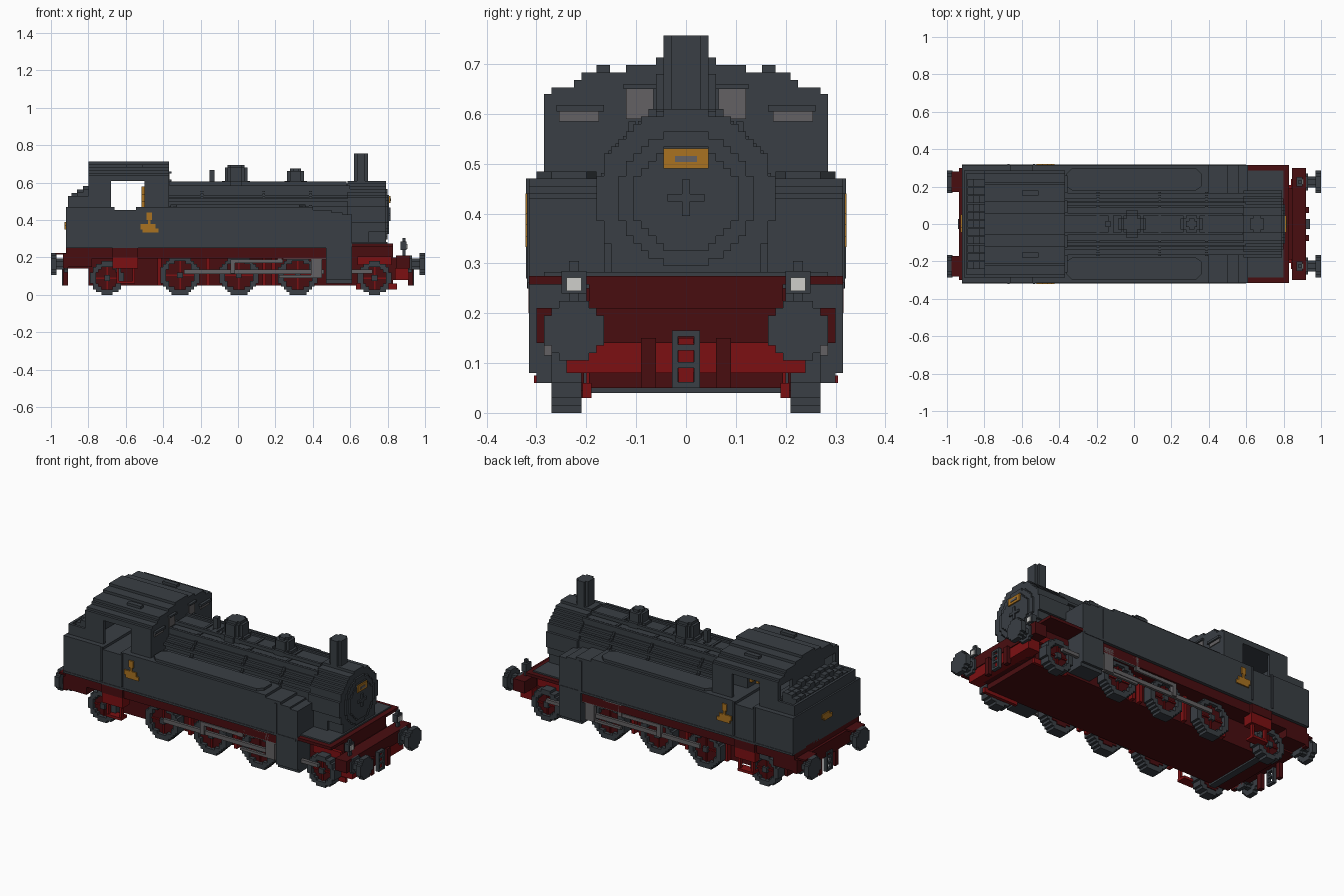
import bpy, bmesh, math, random
from mathutils import Vector

if "Cube" in bpy.data.objects:
    bpy.data.objects.remove(bpy.data.objects["Cube"])
random.seed(4)
V = 0.015  # block size of the stepped style


def material(name, rgb):
    m = bpy.data.materials.new(name)
    m.use_nodes = True
    m.diffuse_color = (*rgb, 1)
    m.node_tree.nodes["Principled BSDF"].inputs["Base Color"].default_value = (*rgb, 1)
    return m


GREY = material("dark grey", (0.041, 0.049, 0.058))
DRED = material("dark red", (0.066, 0.004, 0.005))
RED = material("bright red", (0.20, 0.005, 0.006))
STEEL = material("steel grey", (0.125, 0.12, 0.125))
GOLD = material("brass", (0.40, 0.17, 0.015))
WHITE = material("lamp white", (0.62, 0.62, 0.60))


def finish(name, bm, mat):
    bmesh.ops.recalc_face_normals(bm, faces=bm.faces)
    me = bpy.data.meshes.new(name)
    bm.to_mesh(me)
    bm.free()
    me.materials.append(mat)
    ob = bpy.data.objects.new(name, me)
    bpy.context.collection.objects.link(ob)
    return ob


def boxes(name, mat, parts, mirror=False):
    """Boxes given as (x0, x1, y0, y1, z0, z1), optionally mirrored in y."""
    bm = bmesh.new()
    parts = list(parts)
    if mirror:
        parts += [(a, b, -d, -c, e, f) for a, b, c, d, e, f in parts]
    for x0, x1, y0, y1, z0, z1 in parts:
        vs = bmesh.ops.create_cube(bm, size=1)["verts"]
        for v in vs:
            v.co = Vector(((x0 + x1) / 2 + v.co.x * (x1 - x0), (y0 + y1) / 2 + v.co.y * (y1 - y0),
                           (z0 + z1) / 2 + v.co.z * (z1 - z0)))
    return finish(name, bm, mat)


def prisms(name, mat, items):
    """Extruded outlines: (points, axis, start, end); points are the other two axes in order."""
    bm = bmesh.new()
    for pts, axis, a, b in items:
        def place(p, t):
            c = list(p)
            c.insert("xyz".index(axis), t)
            return bm.verts.new(c)
        f = bm.faces.new([place(p, a) for p in pts])
        r = bmesh.ops.extrude_face_region(bm, geom=[f])
        d = Vector([b - a if k == axis else 0 for k in "xyz"])
        bmesh.ops.translate(bm, vec=d, verts=[e for e in r["geom"] if isinstance(e, bmesh.types.BMVert)])
        if f not in bm.faces:
            continue
    return finish(name, bm, mat)


def side(rows, c=0, s=1):
    """One stepped edge, bottom to top, from rows (z0, z1, half_width)."""
    pts = []
    for z0, z1, w in rows:
        for p in ((c + s * w, z0), (c + s * w, z1)):
            if not pts or (abs(p[0] - pts[-1][0]) + abs(p[1] - pts[-1][1])) > 1e-6:
                pts.append(p)
    return pts


def outline(rows, c=0):
    return side(rows, c, 1) + side(rows, c, -1)[::-1]


def disc_rows(cz, r, v=V):
    n = max(1, round(r / v))
    return [(cz + i * v, cz + (i + 1) * v, max(v, round(math.sqrt(max(0, n * n - (i + .5) ** 2))) * v))
            for i in range(-n, n)]


def disc(cx, cz, r, v=V):
    return outline(disc_rows(cz, r, v), cx)


def half_ring(cx, cz, ro, ri, s):
    a, b = side(disc_rows(cz, ro), cx, s), side(disc_rows(cz, ri), cx, s)
    return [(cx, a[0][1])] + a + [(cx, a[-1][1]), (cx, b[-1][1])] + b[::-1] + [(cx, b[0][1])]


# Tank body, with door notch and sloping front steps
body = [(-.92, .25), (.61, .25), (.61, .43), (.56, .43), (.56, .44), (.50, .44), (.50, .455), (.40, .455),
        (.40, .47), (-.545, .47), (-.545, .455), (-.66, .455), (-.66, .47), (-.92, .47)]
prisms("tank_body", GREY, [(body, "y", -.315, .315)])
lid = [(-.36, .20), (-.33, .18), (.33, .18), (.36, .20), (.36, .27), (.33, .30), (-.33, .30), (-.36, .27)]
prisms("tank_lids", GREY, [([(x, s * y) for x, y in lid], "z", .46, .484) for s in (1, -1)])
boxes("tank_trim", GREY, [(-.675, -.665, .31, .321, .27, .47), (-.54, -.53, .31, .321, .27, .47),
                          (.46, .475, .31, .319, .25, .44), (-.92, .60, .31, .318, .25, .262)], True)

# Boiler, bands, smokebox, door
prisms("boiler", GREY, [(disc(0, .43, .165), "x", -.38, .60)])
prisms("boiler_bands", GREY, [(outline([(a, b, w + .006) for a, b, w in disc_rows(.436, .165)]), "x", x, x + .015)
                              for x in (-.20, .13, .38)])
prisms("smokebox", GREY, [(disc(0, .43, .18), "x", .585, .79)])
prisms("smokebox_door", GREY, [(disc(0, .43, .135), "x", .78, .80), (disc(0, .43, .105), "x", .79, .808)])
boxes("door_handle", GREY, [(.80, .816, -.037, .037, .424, .439), (.80, .816, -.008, .008, .395, .468)])
boxes("smokebox_saddle", GREY, [(.60, .79, -.15, .15, .27, .35), (.60, .70, -.165, .165, .27, .43)])
boxes("number_plate", GOLD, [(.795, .815, -.045, .045, .49, .53)])
boxes("number_plate_bar", STEEL, [(.81, .818, -.022, .022, .503, .515)])
boxes("boiler_pipes", GREY, [(-.37, .60, .10, .115, .55, .585), (-.37, .78, .15, .165, .50, .515),
                             (-.37, .58, .045, .06, .585, .605)], True)

# Chimney, domes, whistle
prisms("chimney", GREY, [(outline([(.62, .69, .025), ]), "z", .58, .60)] and
       [([(.62, -.03), (.635, -.03), (.635, -.045), (.68, -.045), (.68, -.03), (.695, -.03),
          (.695, .03), (.68, .03), (.68, .045), (.635, .045), (.635, .03), (.62, .03)], "z", .57, .757)])
for nm, cx, r, top in (("steam_dome", -.01, .06, .695), ("sand_dome", .308, .05, .677)):
    prisms(nm, GREY, [(disc(cx, 0, r), "z", .57, top - .015), (disc(cx, 0, r - .015), "z", .6, top),
                      (disc(cx, 0, r + .015), "z", .57, .61)])
boxes("whistle", GREY, [(-.152, -.125, -.015, .015, .58, .668), (-.14, -.11, -.05, .05, .58, .605)])

# Cab: stepped roof, walls with window openings
roof = [(.61, .64, .285), (.64, .653, .27), (.653, .668, .225), (.668, .683, .21), (.683, .698, .12),
        (.698, .713, .06)]
prisms("cab_roof", GREY, [(outline(roof), "x", -.80, -.37)])
boxes("roof_vents", GREY, [(-.60, -.51, .152, .18, .67, .698)], True)
boxes("cab_sides", GREY, [(-.80, -.68, .268, .285, .46, .62), (-.50, -.37, .268, .285, .46, .62)], True)
boxes("cab_front", GREY, [(-.39, -.37, -.285, .285, .46, .62)])
boxes("cab_back", GREY, [(-.80, -.78, -.285, .285, .46, .53), (-.80, -.78, -.15, .15, .52, .62)])
boxes("cab_back_posts", GREY, [(-.80, -.78, .255, .285, .52, .62)], True)
boxes("cab_front_windows", STEEL, [(-.372, -.365, .065, .12, .59, .652), (-.372, -.365, .175, .255, .585, .608)], True)
boxes("window_hoods", GREY, [(-.372, -.355, .165, .26, .605, .618), (-.372, -.355, .06, .125, .65, .66)], True)
boxes("cab_backhead", GREY, [(-.50, -.38, -.14, .14, .46, .60)])
boxes("brass_gauges", GOLD, [(-.515, -.50, .02, .06, .47, .58), (-.515, -.50, .09, .12, .50, .54)], True)

# Bunker and coal
boxes("bunker", GREY, [(-.91, -.80, -.285, .285, .46, .50), (-.91, -.895, -.285, .285, .46, .53)])
boxes("bunker_sides", GREY, [(-.91, -.80, .27, .285, .46, .53)], True)
boxes("coal_heap", GREY, [(x, x + .03, y, y + .04, .47, .53 + (x + .89) * .6 + random.choice((0, .015)))
                          for x in (-.89, -.86, -.83) for y in [-.24 + .044 * i for i in range(11)]])

# Frame, running plate, beams
boxes("main_frame", DRED, [(-.80, .83, -.195, .195, .05, .265), (-.92, -.80, -.195, .195, .14, .26)])
boxes("frame_band", DRED, [(-.92, .48, -.30, .30, .195, .252), (-.92, -.78, -.30, .30, .15, .252)])
boxes("front_running_plate", DRED, [(.605, .83, -.315, .315, .258, .275)])
boxes("front_deck", GREY, [(.605, .80, -.285, .285, .27, .283)])
boxes("front_beam", DRED, [(.845, .92, -.30, .30, .14, .21), (.82, .86, -.19, .19, .08, .20)])
boxes("front_beam_red", RED, [(.84, .915, -.24, .24, .08, .14)])
boxes("rear_beam", DRED, [(-.935, -.91, -.30, .30, .14, .22), (-.975, -.92, .17, .28, .215, .225),
                          (-.975, -.92, -.28, -.17, .215, .225)])
for s, nm in ((1, "front"), (-1, "rear")):
    def ends(a, b):
        return (a, b) if s > 0 else (-b, -a)
    prisms(nm + "_buffers", GREY, [(disc(y, .165, r), "x", *ends(a, b)) for y in (.225, -.225)
                                   for r, a, b in ((.03, .91, .98), (.055, .97, 1.0), (.045, .91, .93))])
    boxes(nm + "_lamps", GREY, [(*ends(.87, .90), .20, .25, .24, .285), (*ends(.88, .895), .215, .235, .20, .305)], True)
    boxes(nm + "_lamp_glass", WHITE, [(*ends(.898, .906), .21, .24, .245, .272)], True)
    boxes(nm + "_coupling", GREY, [(*ends(.92, .94), y, y + .012, .05, .165) for y in (-.028, .016)] +
          [(*ends(.92, .94), -.02, .02, z, z + .012) for z in (.05, .09, .125, .153)])
    boxes(nm + "_hoses", DRED, [(*ends(.91, .935), .06, .09, .05, .15)], True)
boxes("coupling_hook", RED, [(.91, .93, -.015, .015, .06, .15)])

# Wheels
for nm, r, xs in (("carrying", .09, (-.70, .73)), ("driving", .105, (-.31, .005, .32))):
    ri = r - .03
    prisms(nm + "_tyres", GREY, [(half_ring(x, r, r, ri, h), "y", min(s * .21, s * .27), max(s * .21, s * .27))
                                 for x in xs for s in (1, -1) for h in (1, -1)])
    prisms(nm + "_wheel_centres", DRED, [(disc(x, r, ri), "y", s * .205, s * .248) for x in xs for s in (1, -1)])
    boxes(nm + "_spokes", RED, [p for x in xs for p in (
        (x - .004, x + .004, .24, .256, r - ri, r + ri), (x - ri, x + ri, .24, .256, r - .004, r + .004))], True)
    prisms(nm + "_hubs", GREY, [(disc(x, r, .015), "y", s * .24, s * .268) for x in xs for s in (1, -1)])
boxes("rear_axle", GREY, [(-.72, -.68, -.21, .21, .04, .09)])

# Cylinders, rods and valve gear
boxes("cylinders", GREY, [(.47, .61, .20, .30, .06, .27), (.47, .61, .29, .315, .08, .27)], True)
boxes("piston_covers", STEEL, [(.61, .72, .265, .285, .115, .135)], True)
boxes("coupling_rod", STEEL, [(-.29, .46, .272, .287, .113, .137)], True)
boxes("connecting_rod", STEEL, [(-.03, .24, .285, .297, .17, .19), (-.04, -.015, .272, .297, .115, .19)], True)
boxes("crosshead_guides", STEEL, [(.21, .41, .285, .30, .235, .25), (.21, .235, .285, .30, .17, .25),
                                  (.24, .47, .285, .30, .19, .215), (.39, .45, .28, .30, .095, .23),
                                  (.22, .45, .28, .295, .09, .105)], True)

# Brake hangers, frames and steps
boxes("brake_hangers", RED, [(x, x + .02, .19, .225, .05, .22) for x in (-.43, -.17, .13, .18)], True)
boxes("pony_frame", RED, [(.63, .85, .19, .208, .03, .06), (.64, .82, .19, .215, .16, .205)], True)
boxes("cab_steps", RED, [(-.67, -.535, .25, .312, .14, .20), (-.65, -.55, .25, .305, .06, .075),
                         (-.65, -.635, .28, .30, .06, .15), (-.565, -.55, .28, .30, .06, .15)], True)
boxes("step_plates", DRED, [(-.67, -.535, .25, .316, .20, .252)], True)

# Brass emblems on both sides and the rear
boxes("side_emblems", GOLD, [(-.49, -.46, .313, .322, .40, .44), (-.482, -.468, .313, .322, .37, .40),
                             (-.52, -.44, .313, .322, .35, .378), (-.51, -.425, .313, .322, .333, .355)], True)
boxes("rear_emblem", GOLD, [(-.927, -.918, -.045, .03, .35, .372), (-.927, -.918, -.02, .05, .365, .39)])
